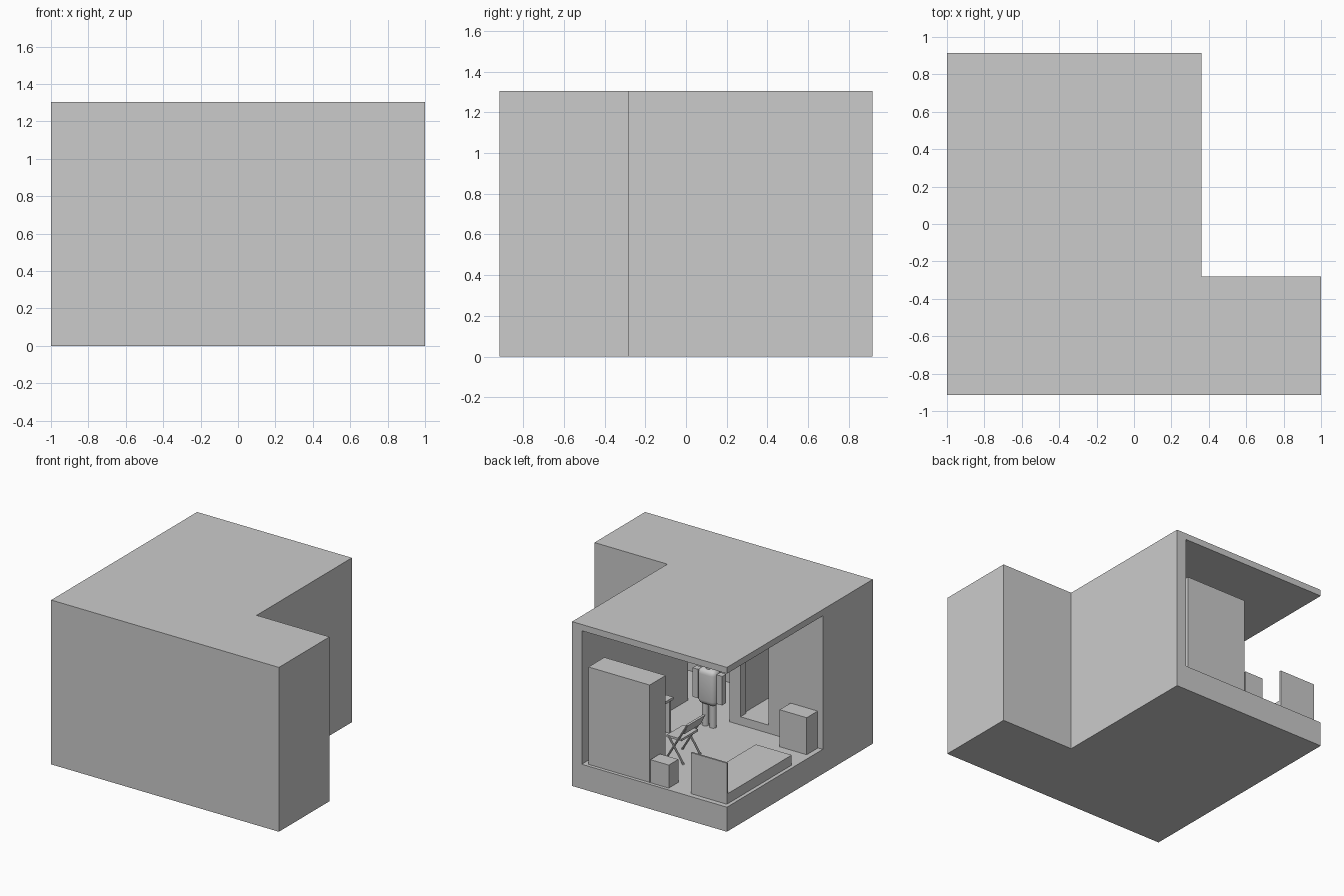
import bpy, bmesh
from math import radians
from mathutils import Vector

if "Cube" in bpy.data.objects:
    bpy.data.objects.remove(bpy.data.objects["Cube"])

FLOOR, CEIL, TOP = 0.195, 1.255, 1.305


def new_object(name, bm):
    bmesh.ops.recalc_face_normals(bm, faces=bm.faces)
    mesh = bpy.data.meshes.new(name)
    bm.to_mesh(mesh)
    bm.free()
    ob = bpy.data.objects.new(name, mesh)
    bpy.context.collection.objects.link(ob)
    return ob


def box(name, x, y, z):
    """Box from (min, max) ranges."""
    bm = bmesh.new()
    bmesh.ops.create_cube(bm, size=1)
    for v in bm.verts:
        v.co = [r[0] if c < 0 else r[1] for c, r in zip(v.co, (x, y, z))]
    return new_object(name, bm)


def rod(name, a, b, radius, sides=8):
    a, b = Vector(a), Vector(b)
    bpy.ops.mesh.primitive_cylinder_add(vertices=sides, radius=radius,
                                        depth=(b - a).length, location=(a + b) / 2)
    ob = bpy.context.object
    ob.name = name
    ob.rotation_euler = (b - a).to_track_quat('Z', 'Y').to_euler()
    bpy.ops.object.shade_smooth_by_angle()
    return ob


def rounded(ob, width):
    m = ob.modifiers.new("round", 'BEVEL')
    m.width, m.segments = width, 4
    bpy.context.view_layer.objects.active = ob
    ob.select_set(True)
    bpy.ops.object.modifier_apply(modifier="round")
    for p in ob.data.polygons:
        p.use_smooth = True
    return ob


def carve(ob, name, x, y, z):
    cutter = box(name, x, y, z)
    cutter.hide_render = True
    m = ob.modifiers.new("carve", 'BOOLEAN')
    m.operation, m.solver, m.object = 'DIFFERENCE', 'EXACT', cutter
    bpy.context.view_layer.objects.active = ob
    bpy.ops.object.modifier_apply(modifier="carve")
    bpy.data.objects.remove(cutter)


# L-shaped building shell
outline = [(-1, -.915), (1, -.915), (1, -.28), (.36, -.28), (.36, .915), (-1, .915)]
bm = bmesh.new()
base = bm.faces.new([bm.verts.new((x, y, 0)) for x, y in outline])
ext = bmesh.ops.extrude_face_region(bm, geom=[base])
bmesh.ops.translate(bm, vec=(0, 0, TOP),
                    verts=[g for g in ext["geom"] if isinstance(g, bmesh.types.BMVert)])
if base.is_valid and len([f for f in bm.faces if all(v.co.z == 0 for v in f.verts)]) == 0:
    bm.faces.new([v for v in bm.verts if v.co.z == 0])
shell = new_object("building_shell", bm)

# rooms and doorways; the main room is open at the back and left
carve(shell, "main_room", (-1.1, .275), (-.288, 1.1), (FLOOR, CEIL))
carve(shell, "hall", (-.18, .275), (-.835, -.2), (FLOOR, CEIL))
carve(shell, "bathroom", (-.92, -.26), (-.835, -.36), (.26, CEIL))
carve(shell, "bathroom_door", (-.523, -.277), (-.4, -.2), (.26, .95))
carve(shell, "wing_room", (.35, .92), (-.835, -.36), (FLOOR, CEIL))
carve(shell, "wing_door", (.2, .4), (-.7, -.42), (FLOOR, .95))

# furniture
box("wardrobe", (-.303, .235), (.688, .888), (FLOOR, .968))
box("nightstand", (-.471, -.31), (.769, .889), (FLOOR, .378))
box("headboard", (-.971, -.656), (.86, .874), (FLOOR, .521))
box("bed", (-.971, -.656), (.06, .86), (FLOOR, .275))
box("dresser", (-.958, -.72), (-.284, -.146), (FLOOR, .489))
box("desk_top", (.04, .27), (.1, .6), (.46, .48))
for i, y in enumerate((.1, .58)):
    box(f"desk_side_{i}", (.06, .27), (y, y + .02), (FLOOR, .46))

# folding chair facing the desk
box("chair_seat", (-.31, -.18), (.29, .5), (.375, .392))
back = box("chair_back", (-.007, .007), (-.105, .105), (-.045, .045))
back.location = (-.345, .395, .48)
back.rotation_euler = (0, radians(-25), 0)
for i, y in enumerate((.29, .5)):
    rod(f"chair_back_leg_{i}", (-.365, y, .52), (-.17, y, FLOOR), .008)
    rod(f"chair_front_leg_{i}", (-.2, y, .385), (-.33, y, FLOOR), .008)

# standing figure
px, py = -.1, -.15
rounded(box("figure_torso", (px - .08, px + .08), (py - .05, py + .05), (.37, .655)), .04)
bpy.ops.mesh.primitive_uv_sphere_add(segments=24, ring_count=12, radius=.065,
                                     location=(px, py, .735))
bpy.context.object.name = "figure_head"
bpy.ops.object.shade_smooth_by_angle()
rod("figure_neck", (px, py, .64), (px, py, .7), .025, 16)
for s in (-1, 1):
    rod(f"figure_leg_{'lr'[s > 0]}", (px + s * .033, py, FLOOR), (px + s * .033, py, .4), .026, 16)
    cx = px + s * .105
    box(f"figure_arm_{'lr'[s > 0]}", (cx - .025, cx + .025), (py - .025, py + .025), (.4, .63))
